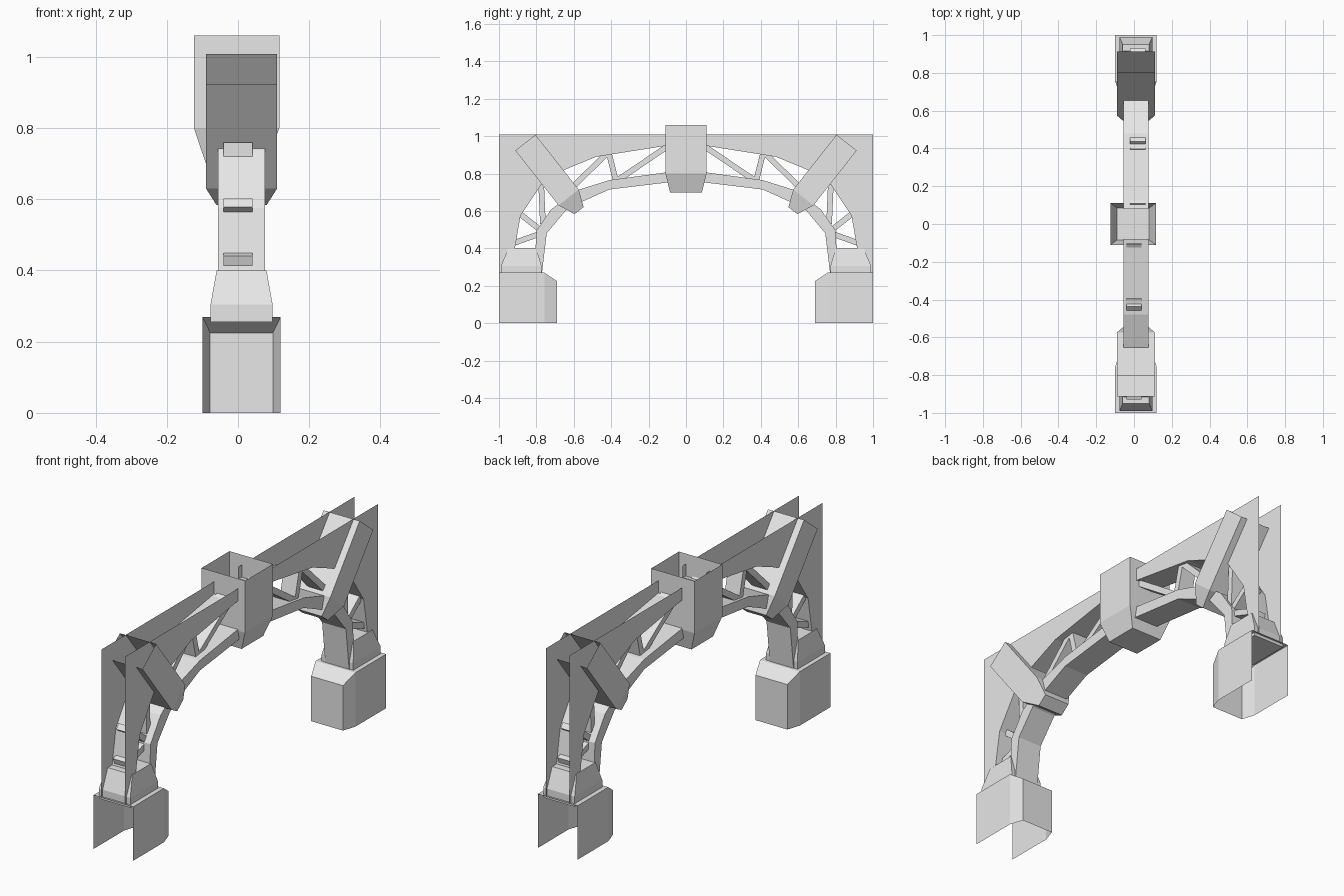
import bpy
import bmesh
from mathutils import Vector

old = bpy.data.objects.get("Cube")
if old:
    bpy.data.objects.remove(old, do_unlink=True)

stone = bpy.data.materials.new("light_grey")
stone.use_nodes = True
GREY = (0.8, 0.8, 0.8, 1)
stone.diffuse_color = GREY
stone.node_tree.nodes["Principled BSDF"].inputs["Base Color"].default_value = GREY

CX = 0.01      # centre line of the arch across its width
WALL = 0.066   # half width of the arch walls


def finish(name, bm):
    bmesh.ops.recalc_face_normals(bm, faces=bm.faces)
    mesh = bpy.data.meshes.new(name)
    bm.to_mesh(mesh)
    bm.free()
    mesh.materials.append(stone)
    obj = bpy.data.objects.new(name, mesh)
    bpy.context.collection.objects.link(obj)


def loft(name, rings, side=1, closed=True, start=True, end=True):
    """Skin a row of point rings; side -1 turns the part half round."""
    bm = bmesh.new()
    rows = [[bm.verts.new((CX + side * x, side * y, z)) for x, y, z in ring] for ring in rings]
    n = len(rows[0])
    for a, b in zip(rows, rows[1:]):
        for i in range(n if closed else n - 1):
            j = (i + 1) % n
            bm.faces.new((a[i], a[j], b[j], b[i]))
    if start:
        bm.faces.new(rows[0])
    if end:
        bm.faces.new(rows[-1])
    finish(name, bm)


def across(half, p, q):
    """Rectangle spanning the width between two (y, z) points."""
    return [(-half, *p), (half, *p), (half, *q), (-half, *q)]


def level(x0, x1, y0, y1, z):
    return [(x0, y0, z), (x1, y0, z), (x1, y1, z), (x0, y1, z)]


def foot(name, side):
    # open underneath and at the outer end, chamfered on the inner end
    def arch(half, y, top):
        return [(-half, y, 0), (-half, y, top), (half, y, top), (half, y, 0)]
    loft(name, [arch(0.11, -1, 0.27), arch(0.11, -0.757, 0.27), arch(0.088, -0.69, 0.225)],
         side, closed=False, start=False)


def springer(name, side):
    loft(name, [level(-0.087, 0.087, -0.99, -0.772, 0.255),
                level(-0.087, 0.087, -0.99, -0.772, 0.305),
                level(-0.07, 0.07, -0.95, -0.80, 0.40)], side)


def rib(name, side):
    outer = [(-0.81, 0.27), (-0.80, 0.495), (-0.72, 0.61), (-0.57, 0.715), (-0.41, 0.765), (-0.08, 0.81)]
    inner = [(-0.77, 0.27), (-0.745, 0.48), (-0.645, 0.60), (-0.555, 0.65), (-0.41, 0.715), (-0.08, 0.755)]
    loft(name, [across(WALL, p, q) for p, q in zip(outer, inner)], side)


def spandrel(name, side):
    # two thin walls joined only by the soffit along their lower edge
    edge = [(-0.93, 0.27), (-0.915, 0.40), (-0.885, 0.575), (-0.775, 0.74),
            (-0.65, 0.82), (-0.48, 0.89), (-0.08, 0.953)]
    outline = edge + [(-0.08, 1.01), (-1, 1.01), (-1, 0.27)]
    bm = bmesh.new()
    walls = [[bm.verts.new((CX + side * x, side * y, z)) for y, z in outline] for x in (-WALL, WALL)]
    for wall in walls:
        bm.faces.new(wall)
    for i in range(len(edge) - 1):
        bm.faces.new((walls[0][i], walls[0][i + 1], walls[1][i + 1], walls[1][i]))
    finish(name, bm)


def brace(name, side):
    # slanting sleeve, open at the top, tapered at the lower tip
    along, over = Vector((0.62, -0.785)), Vector((-0.785, -0.62))
    top = Vector((-0.805, 1.008))
    rings = []
    for dist, inset, half in ((0, 0, 0.1), (0.373, 0, 0.1), (0.463, 0.038, 0.07)):
        p = top + along * dist
        rings.append(across(half, p + over * inset, p + over * (0.137 - inset)))
    loft(name, rings, side, start=False)


def strut(name, a, b, side, width=0.03):
    a, b = Vector(a), Vector(b)
    d = (b - a).normalized()
    n = Vector((-d.y, d.x)) * width / 2
    rings = [[(x - 0.01, y, z) for x, y, z in across(0.041, p + n, p - n)] for p in (a, b)]
    loft(name, rings, side)


STRUTS = [((-0.775, 0.76), (-0.765, 0.53)),
          ((-0.895, 0.59), (-0.78, 0.50)),
          ((-0.925, 0.427), (-0.785, 0.477)),
          ((-0.425, 0.905), (-0.60, 0.735)),
          ((-0.412, 0.908), (-0.375, 0.76)),
          ((-0.10, 0.945), (-0.365, 0.765))]

for side, label in ((1, "front"), (-1, "back")):
    foot(label + "_foot", side)
    springer(label + "_springer", side)
    rib(label + "_arch_rib", side)
    spandrel(label + "_spandrel", side)
    brace(label + "_brace", side)
    for i, (a, b) in enumerate(STRUTS):
        strut(f"{label}_strut_{i + 1}", a, b, side)

# Keystone: open-topped block with a tapered base
loft("keystone", [level(-0.10, 0.07, -0.085, 0.085, 0.70),
                  level(-0.134, 0.106, -0.11, 0.11, 0.80),
                  level(-0.134, 0.106, -0.11, 0.11, 1.06)], end=False)
